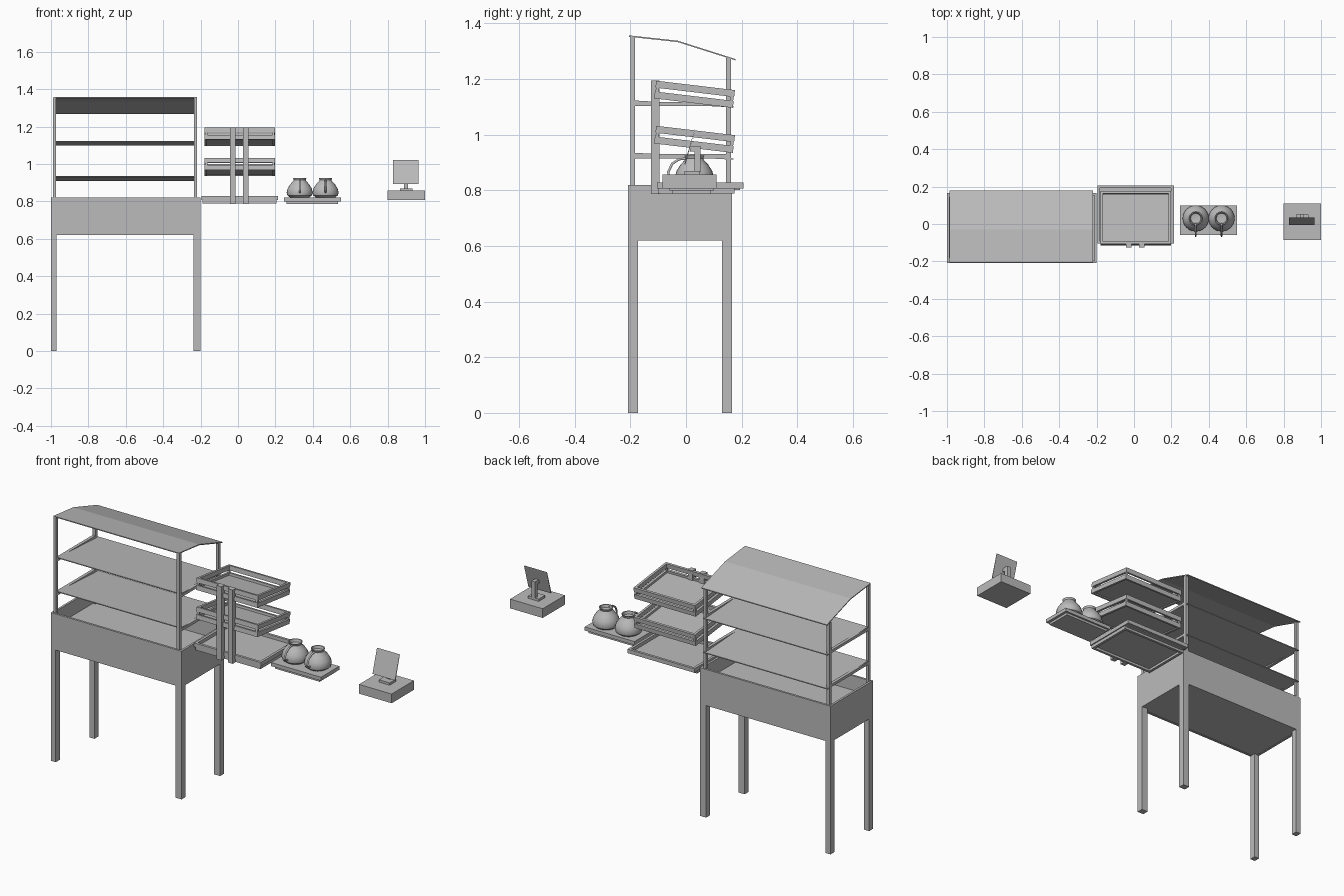
import bpy
import bmesh
import math
from mathutils import Matrix, Vector

old = bpy.data.objects.get("Cube")
if old:
    bpy.data.objects.remove(old, do_unlink=True)

GREY = (0.5, 0.5, 0.5, 1)
mat = bpy.data.materials.new("plain grey")
mat.use_nodes = True
mat.diffuse_color = GREY
mat.node_tree.nodes["Principled BSDF"].inputs["Base Color"].default_value = GREY


def finish(name, bm):
    bmesh.ops.recalc_face_normals(bm, faces=bm.faces)
    mesh = bpy.data.meshes.new(name)
    bm.to_mesh(mesh)
    bm.free()
    mesh.materials.append(mat)
    ob = bpy.data.objects.new(name, mesh)
    bpy.context.collection.objects.link(ob)
    return ob


def add_box(bm, x, y, z):
    size = [b - a for a, b in (x, y, z)]
    mid = [(a + b) / 2 for a, b in (x, y, z)]
    m = Matrix.Translation(mid) @ Matrix.Diagonal((*size, 1))
    bmesh.ops.create_cube(bm, size=1, matrix=m)


def box(name, x, y, z):
    bm = bmesh.new()
    add_box(bm, x, y, z)
    return finish(name, bm)


def add_frame(bm, x, y, z, t):
    # four walls around a rectangle
    for xs in ((x[0], x[0] + t), (x[1] - t, x[1])):
        add_box(bm, xs, y, z)
    for ys in ((y[0], y[0] + t), (y[1] - t, y[1])):
        add_box(bm, (x[0] + t, x[1] - t), ys, z)


def sheet(name, x, path, t):
    # thin sheet following a side profile of (y, z) points
    bm = bmesh.new()
    outline = path + [(y, z - t) for y, z in reversed(path)]
    face = bm.faces.new([bm.verts.new((x[0], y, z)) for y, z in outline])
    ext = bmesh.ops.extrude_face_region(bm, geom=[face])
    verts = [v for v in ext["geom"] if isinstance(v, bmesh.types.BMVert)]
    bmesh.ops.translate(bm, verts=verts, vec=(x[1] - x[0], 0, 0))
    return finish(name, bm)


# Cart: open bin, floor and legs
bm = bmesh.new()
add_frame(bm, (-1, -0.2), (-0.208, 0.165), (0.62, 0.82), 0.012)
add_box(bm, (-0.99, -0.21), (-0.2, 0.157), (0.622, 0.74))
finish("cart_bin", bm)

for side, lx in (("right", (-1, -0.97)), ("left", (-0.238, -0.2))):
    for end, ly in (("front", (-0.208, -0.173)), ("back", (0.13, 0.165))):
        box(f"{end}_{side}_leg", lx, ly, (0, 0.63))

# Posts, rails, shelves and canopy
for side, px in (("right", (-0.99, -0.973)), ("left", (-0.236, -0.219))):
    box(f"front_{side}_post", px, (-0.2, -0.183), (0.74, 1.352))
    box(f"back_{side}_post", px, (0.144, 0.161), (0.74, 1.275))
    for i, z in enumerate((0.915, 1.103)):
        box(f"{side}_rail_{i}", px, (-0.183, 0.144), (z, z + 0.015))

for i, z in enumerate((0.935, 1.123)):
    sheet(f"shelf_{i}", (-0.985, -0.222), [(-0.185, z), (0.17, z - 0.02)], 0.005)

sheet("canopy", (-0.987, -0.218),
      [(-0.205, 1.357), (-0.03, 1.338), (0.178, 1.272)], 0.005)

# Tray rack: two uprights, two sloped trays and a flat base tray
for side, px in (("right", (-0.042, -0.013)), ("left", (0.026, 0.056))):
    box(f"{side}_rack_upright", px, (-0.126, -0.096), (0.787, 1.195))

SLOPE = Matrix.Rotation(-math.radians(6.8), 4, "X")
for i, z in enumerate((1.032, 1.194)):
    bm = bmesh.new()
    tx, ty = (-0.178, 0.198), (0, 0.285)
    add_frame(bm, tx, ty, (-0.025, 0), 0.013)
    add_frame(bm, tx, ty, (-0.064, -0.039), 0.013)
    add_box(bm, (-0.168, 0.188), (0.008, 0.277), (-0.058, -0.052))
    # corner blocks joining the two bands
    for cx in (-0.176, 0.184):
        for cy in (0.002, 0.271):
            add_box(bm, (cx, cx + 0.012), (cy, cy + 0.012), (-0.045, -0.02))
    bmesh.ops.transform(bm, matrix=Matrix.Translation((0, -0.107, z)) @ SLOPE, verts=bm.verts)
    finish(f"sloped_tray_{i}", bm)

bm = bmesh.new()
add_frame(bm, (-0.196, 0.213), (-0.105, 0.207), (0.806, 0.828), 0.014)
add_frame(bm, (-0.19, 0.207), (-0.1, 0.175), (0.788, 0.806), 0.014)
add_box(bm, (-0.184, 0.201), (-0.095, 0.195), (0.801, 0.809))
finish("base_tray", bm)

# Jar stand
bm = bmesh.new()
add_box(bm, (0.245, 0.55), (-0.06, 0.1), (0.8, 0.82))
add_box(bm, (0.26, 0.535), (-0.05, 0.09), (0.787, 0.8))
finish("jar_stand", bm)

# Jars turned from a profile, each with a curved handle
PROFILE = [(0, 0.82), (0.05, 0.82), (0.066, 0.832), (0.07, 0.848), (0.064, 0.87),
           (0.05, 0.892), (0.035, 0.908), (0.032, 0.914), (0.036, 0.925),
           (0.031, 0.925), (0.027, 0.91), (0, 0.905)]
HANDLE = [(-0.026, 0.914), (-0.055, 0.912), (-0.08, 0.895), (-0.094, 0.865), (-0.09, 0.85), (-0.065, 0.848)]
for i, jx in enumerate((0.33, 0.468)):
    bm = bmesh.new()
    verts = [bm.verts.new((r, 0, z)) for r, z in PROFILE]
    edges = [bm.edges.new(p) for p in zip(verts, verts[1:])]
    bmesh.ops.spin(bm, geom=verts + edges, cent=(0, 0, 0), axis=(0, 0, 1),
                   angle=math.tau, steps=24)
    bmesh.ops.remove_doubles(bm, verts=bm.verts, dist=0.0005)
    bmesh.ops.translate(bm, verts=bm.verts, vec=(jx, 0.03, 0))
    jar = finish(f"jar_{i}", bm)
    bpy.ops.object.select_all(action="DESELECT")
    jar.select_set(True)
    bpy.context.view_layer.objects.active = jar
    bpy.ops.object.shade_smooth_by_angle(angle=math.radians(35))

    curve = bpy.data.curves.new(f"jar_handle_{i}", "CURVE")
    curve.dimensions = "3D"
    curve.bevel_depth = 0.005
    curve.bevel_resolution = 1
    curve.use_fill_caps = True
    spline = curve.splines.new("POLY")
    spline.points.add(len(HANDLE) - 1)
    for pt, (y, z) in zip(spline.points, HANDLE):
        pt.co = (jx, 0.03 + y, z, 1)
    curve.materials.append(mat)
    bpy.context.collection.objects.link(bpy.data.objects.new(f"jar_handle_{i}", curve))

# Till: base box, foot, stem and tilted screen
box("till_base", (0.8, 1), (-0.085, 0.11), (0.806, 0.857))
box("till_foot", (0.866, 0.932), (-0.005, 0.05), (0.857, 0.87))
box("till_stem", (0.888, 0.91), (0.03, 0.053), (0.865, 0.96))
box("till_arm", (0.888, 0.91), (0.014, 0.035), (0.94, 0.958))
sheet("till_screen", (0.828, 0.966), [(0.032, 1.022), (-0.006, 0.894), (-0.002, 0.893), (0.036, 1.021)], 0.001)
